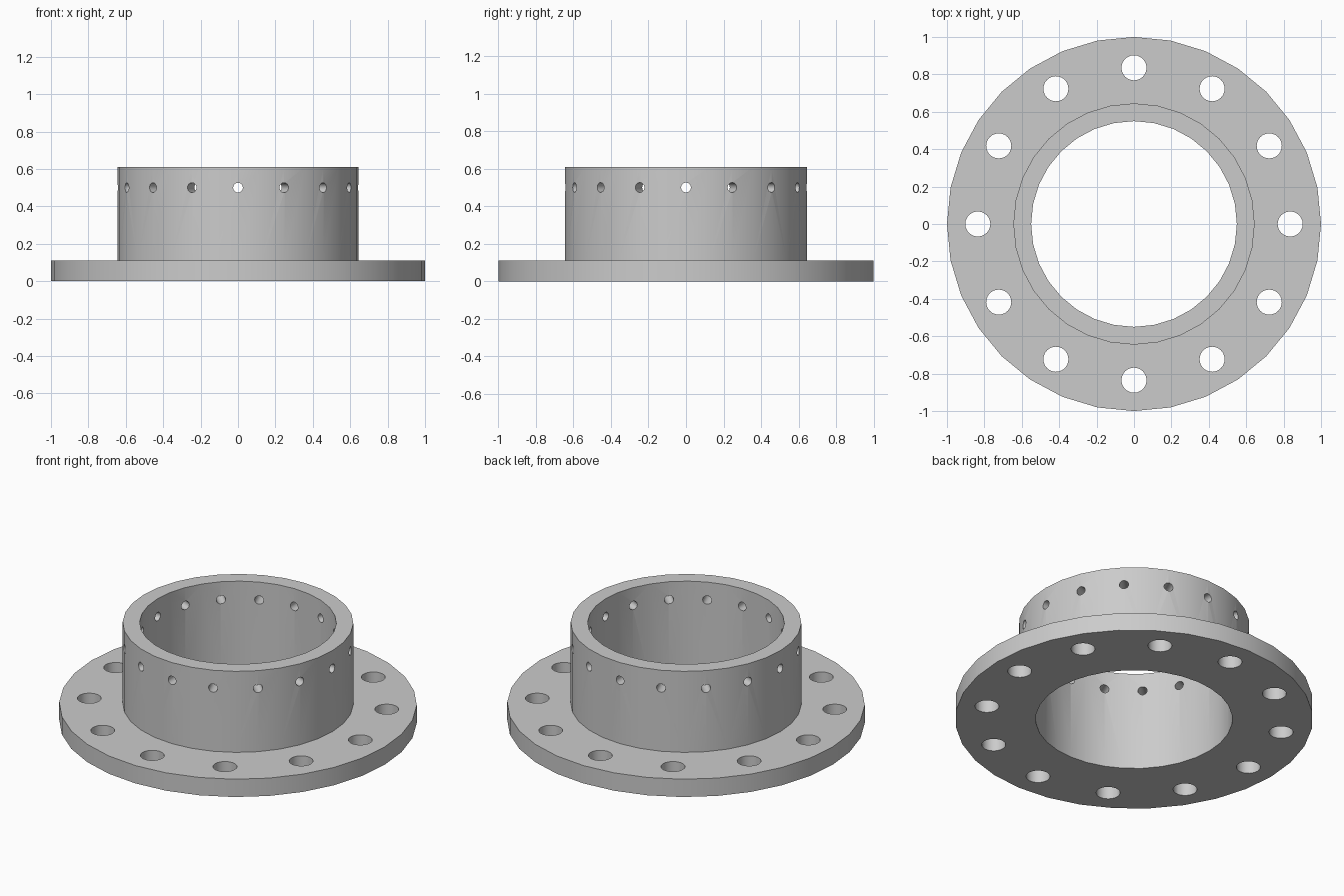
import bpy
import bmesh
from math import pi, radians
from mathutils import Matrix, Vector

cube = bpy.data.objects.get("Cube")
if cube:
    bpy.data.objects.remove(cube, do_unlink=True)

SIDES = 32
FLANGE_R, COLLAR_R, BORE_R = 1.0, 0.645, 0.55
FLANGE_H, TOTAL_H = 0.11, 0.61
BOLT_CIRCLE, BOLT_R, BOLT_COUNT = 0.835, 0.067, 12
PIN_Z, PIN_R, PIN_COUNT = 0.5, 0.026, 16

grey = bpy.data.materials.new("plain grey")
grey.use_nodes = True
colour = (0.6, 0.6, 0.6, 1)
grey.diffuse_color = colour
grey.node_tree.nodes["Principled BSDF"].inputs["Base Color"].default_value = colour


def add_object(name, bm):
    bmesh.ops.recalc_face_normals(bm, faces=bm.faces)
    mesh = bpy.data.meshes.new(name)
    bm.to_mesh(mesh)
    bm.free()
    mesh.materials.append(grey)
    obj = bpy.data.objects.new(name, mesh)
    bpy.context.collection.objects.link(obj)
    return obj


def lathe(name, profile):
    """Turn a closed (radius, height) profile about the z axis."""
    bm = bmesh.new()
    rings = []
    for i in range(SIDES):
        turn = Matrix.Rotation(2 * pi * i / SIDES, 3, 'Z')
        rings.append([bm.verts.new(turn @ Vector((r, 0, z))) for r, z in profile])
    n = len(profile)
    for i in range(SIDES):
        a, b = rings[i], rings[(i + 1) % SIDES]
        for j in range(n):
            k = (j + 1) % n
            bm.faces.new((a[j], b[j], b[k], a[k]))
    return add_object(name, bm)


def drill_ring(name, count, radius, depth, placement):
    """Make a circle of drill cylinders, each set by the same placement."""
    bm = bmesh.new()
    for i in range(count):
        turn = Matrix.Rotation(2 * pi * i / count, 4, 'Z')
        bmesh.ops.create_cone(bm, cap_ends=True, segments=24, radius1=radius,
                              radius2=radius, depth=depth, matrix=turn @ placement)
    cutter = add_object(name, bm)
    cutter.hide_render = True
    return cutter


# Flange and collar turned as one piece
body = lathe("flanged_collar", [
    (BORE_R, 0), (FLANGE_R, 0), (FLANGE_R, FLANGE_H),
    (COLLAR_R, FLANGE_H), (COLLAR_R, TOTAL_H), (BORE_R, TOTAL_H)])

# Bolt holes through the flange, pin holes through the collar wall
drills = [
    drill_ring("bolt_hole_cutter", BOLT_COUNT, BOLT_R, 0.4,
               Matrix.Translation((BOLT_CIRCLE, 0, FLANGE_H / 2))),
    drill_ring("pin_hole_cutter", PIN_COUNT, PIN_R, 0.3,
               Matrix.Translation(((COLLAR_R + BORE_R) / 2, 0, PIN_Z))
               @ Matrix.Rotation(pi / 2, 4, 'Y')),
]

bpy.ops.object.select_all(action='DESELECT')
body.select_set(True)
bpy.context.view_layer.objects.active = body
for drill in drills:
    cut = body.modifiers.new(drill.name, 'BOOLEAN')
    cut.operation = 'DIFFERENCE'
    cut.solver = 'EXACT'
    cut.object = drill
    bpy.ops.object.modifier_apply(modifier=cut.name)
    bpy.data.objects.remove(drill, do_unlink=True)

# Smooth round walls with crisp rims
bpy.ops.object.shade_smooth_by_angle(angle=radians(30))
